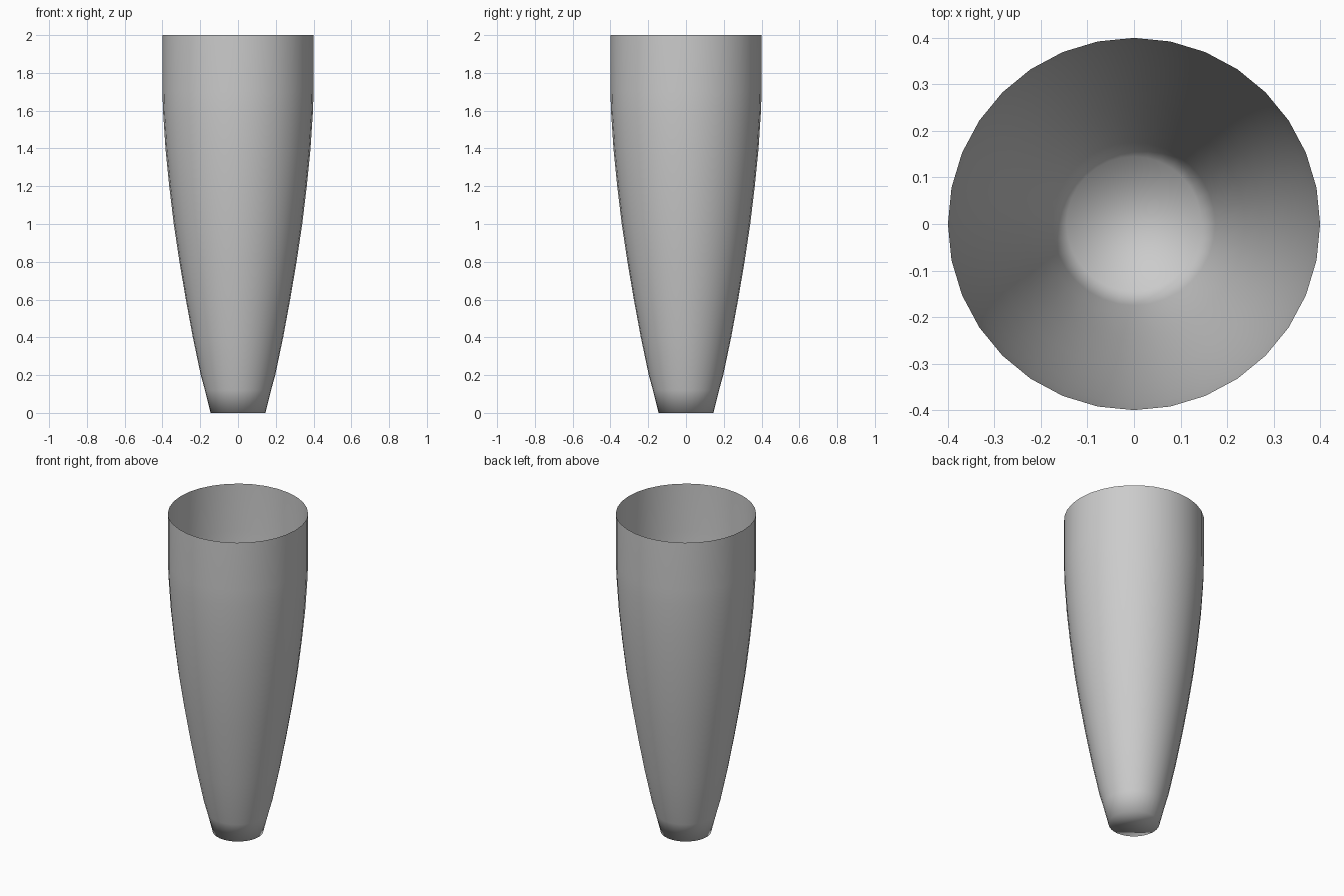
import bpy, bmesh, math

if "Cube" in bpy.data.objects:
    bpy.data.objects.remove(bpy.data.objects["Cube"])

SIDES = 32
# Outer profile: (radius, height), open at the top
PROFILE = [(0.145, 0.0), (0.175, 0.12), (0.197, 0.2), (0.239, 0.4), (0.276, 0.6),
           (0.310, 0.8), (0.340, 1.0), (0.364, 1.2), (0.384, 1.4), (0.397, 1.6),
           (0.4, 1.7), (0.4, 2.0)]

bm = bmesh.new()


def ring(r, z):
    return [bm.verts.new((r * math.cos(2 * math.pi * i / SIDES),
                          r * math.sin(2 * math.pi * i / SIDES), z)) for i in range(SIDES)]


# Thin single-skin wall
rings = [ring(r, z) for r, z in PROFILE]
for low, high in zip(rings, rings[1:]):
    for i in range(SIDES):
        j = (i + 1) % SIDES
        bm.faces.new((low[i], low[j], high[j], high[i]))

# Closed floor
bm.faces.new(rings[0][::-1])

# Smooth everywhere, including the soft turn into the floor
for f in bm.faces:
    f.smooth = True

mesh = bpy.data.meshes.new("tumbler")
bm.to_mesh(mesh)
bm.free()
tumbler = bpy.data.objects.new("tumbler", mesh)
bpy.context.collection.objects.link(tumbler)
